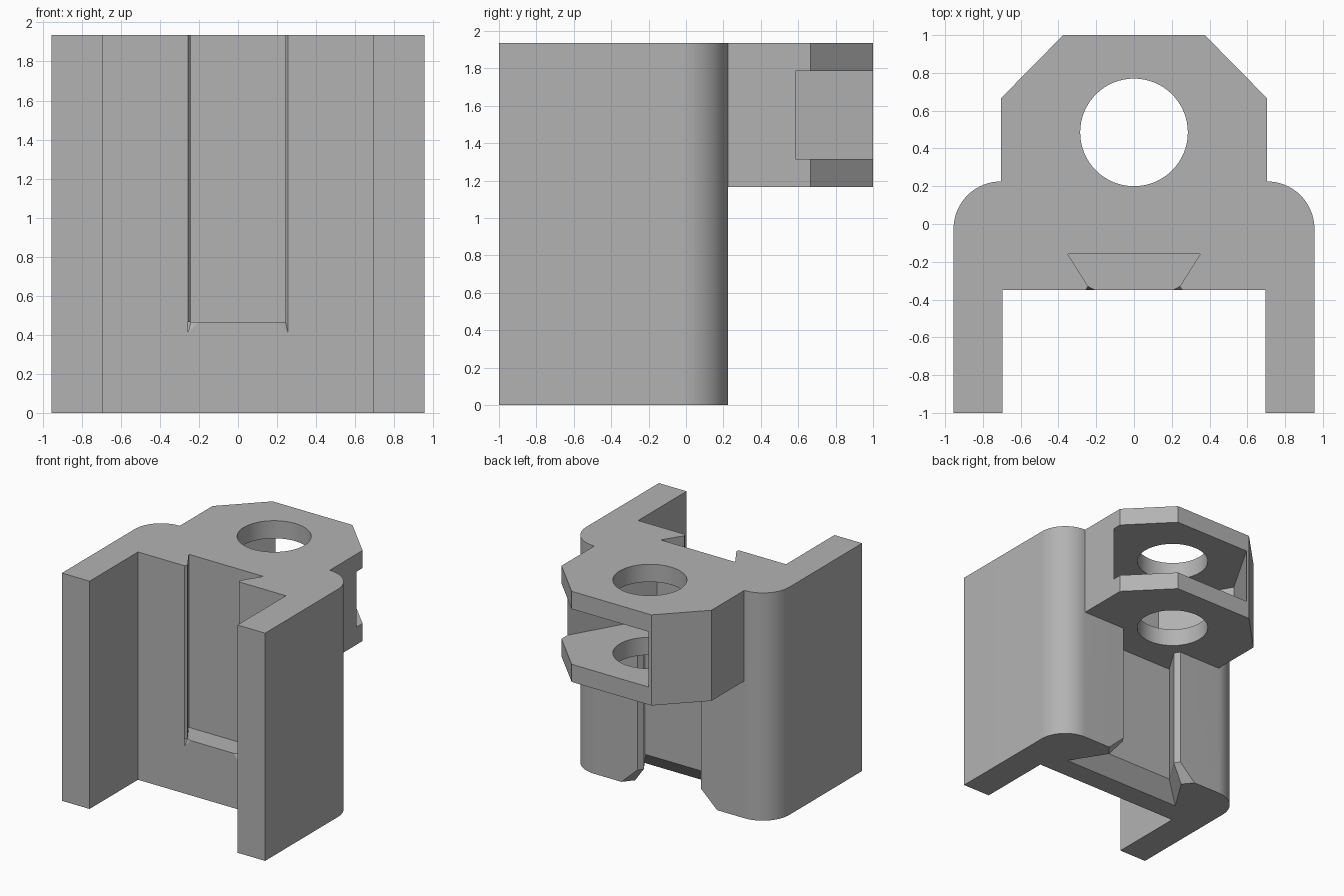
import bpy, bmesh, math

if "Cube" in bpy.data.objects:
    bpy.data.objects.remove(bpy.data.objects["Cube"], do_unlink=True)

HEIGHT = 1.935
LUG_Z = 1.165
BACK_Y = 0.225
HOLE_Y = 0.485

grey = bpy.data.materials.new("plain grey")
grey.use_nodes = True
grey.diffuse_color = (0.45, 0.45, 0.45, 1)
grey.node_tree.nodes["Principled BSDF"].inputs["Base Color"].default_value = (0.45, 0.45, 0.45, 1)


def mirrored(half):
    """Close a right-hand half outline with its mirror image."""
    return half + [(-x, y) for x, y in reversed(half)]


def loft(name, bottom, z0, top, z1):
    """Solid between two outlines with matching points."""
    bm = bmesh.new()
    low = [bm.verts.new((x, y, z0)) for x, y in bottom]
    high = [bm.verts.new((x, y, z1)) for x, y in top]
    bm.faces.new(low)
    bm.faces.new(high)
    for i in range(len(low)):
        j = (i + 1) % len(low)
        bm.faces.new((low[i], low[j], high[j], high[i]))
    bmesh.ops.recalc_face_normals(bm, faces=bm.faces)
    mesh = bpy.data.meshes.new(name)
    bm.to_mesh(mesh)
    bm.free()
    mesh.materials.append(grey)
    obj = bpy.data.objects.new(name, mesh)
    bpy.context.collection.objects.link(obj)
    return obj


def prism(name, outline, z0, z1):
    return loft(name, outline, z0, outline, z1)


def circle(radius, count):
    return [(radius * math.cos(math.tau * i / count),
             HOLE_Y + radius * math.sin(math.tau * i / count)) for i in range(count)]


# Bracket outline: legs, rounded shoulders and chamfered rear lug
shoulder = [(0.705 + 0.25 * math.cos(a), -0.025 + 0.25 * math.sin(a))
            for a in (math.pi / 2 * i / 20 for i in range(21))]
half = [(0.695, -0.35), (0.695, -1), (0.955, -1)] + shoulder + [(0.705, 0.665), (0.375, 1)]
bracket = prism("bracket_body", mirrored(half), 0, HEIGHT)

cutters = []

# Space under the lug
under = mirrored([(0.9, BACK_Y), (0.9, 1.2)])
cutters.append(prism("under_lug_cutter", under, -0.1, LUG_Z))

# Vertical pin hole
cutters.append(prism("pin_hole_cutter", circle(0.285, 64), 1, 2.1))

# Hexagonal pocket, open along a slanted direction through the lug
hexagon = circle(0.56 / math.cos(math.pi / 6), 6)
dx, dy = math.cos(math.pi / 3), math.sin(math.pi / 3)
slide = [(x + dx, y + dy) if i < 3 else (x, y) for i, (x, y) in enumerate(hexagon)]
# Stretch the half of the hexagon that faces the opening
slide = [(x + dx, y + dy) if i in (0, 1, 2) else (x, y) for i, (x, y) in enumerate(hexagon)]
cutters.append(prism("hexagonal_pocket_cutter", slide, 1.315, 1.785))

# Front dovetail slot with chamfered lips, open at the top
front_slot = mirrored([(0.35, -0.16), (0.243, -0.33), (0.258, -0.352), (0.258, -0.4)])
cutters.append(prism("front_slot_cutter", front_slot, 0.465, 2.1))
for side in (1, -1):
    tip = [(0.258 * side, -0.351), (0.257 * side, -0.352), (0.258 * side, -0.353)]
    wide = [(0.243 * side, -0.33), (0.2 * side, -0.352), (0.258 * side, -0.353)]
    cutters.append(loft("slot_lip_cutter", tip, 0.40, wide, 0.466))

# Rear dovetail slot under the lug, flared at the bottom
rear_slot = mirrored([(0.30, 0.3), (0.30, BACK_Y), (0.27, 0.18), (0.41, -0.045)])
flare = mirrored([(0.45, 0.3), (0.45, BACK_Y), (0.38, 0.14), (0.57, -0.16)])
cutters.append(prism("rear_slot_cutter", rear_slot, 0.1, LUG_Z))
cutters.append(loft("rear_flare_cutter", flare, 0, rear_slot, 0.14))

# Cut everything, then discard the cutters
bpy.context.view_layer.objects.active = bracket
for cutter in cutters:
    cutter.hide_render = True
    cut = bracket.modifiers.new(cutter.name, "BOOLEAN")
    cut.operation = "DIFFERENCE"
    cut.solver = "EXACT"
    cut.object = cutter
    bpy.ops.object.modifier_apply(modifier=cut.name)
for cutter in cutters:
    bpy.data.objects.remove(cutter, do_unlink=True)

bpy.ops.object.select_all(action="DESELECT")
bracket.select_set(True)
bpy.ops.object.shade_smooth_by_angle(angle=math.radians(25))
